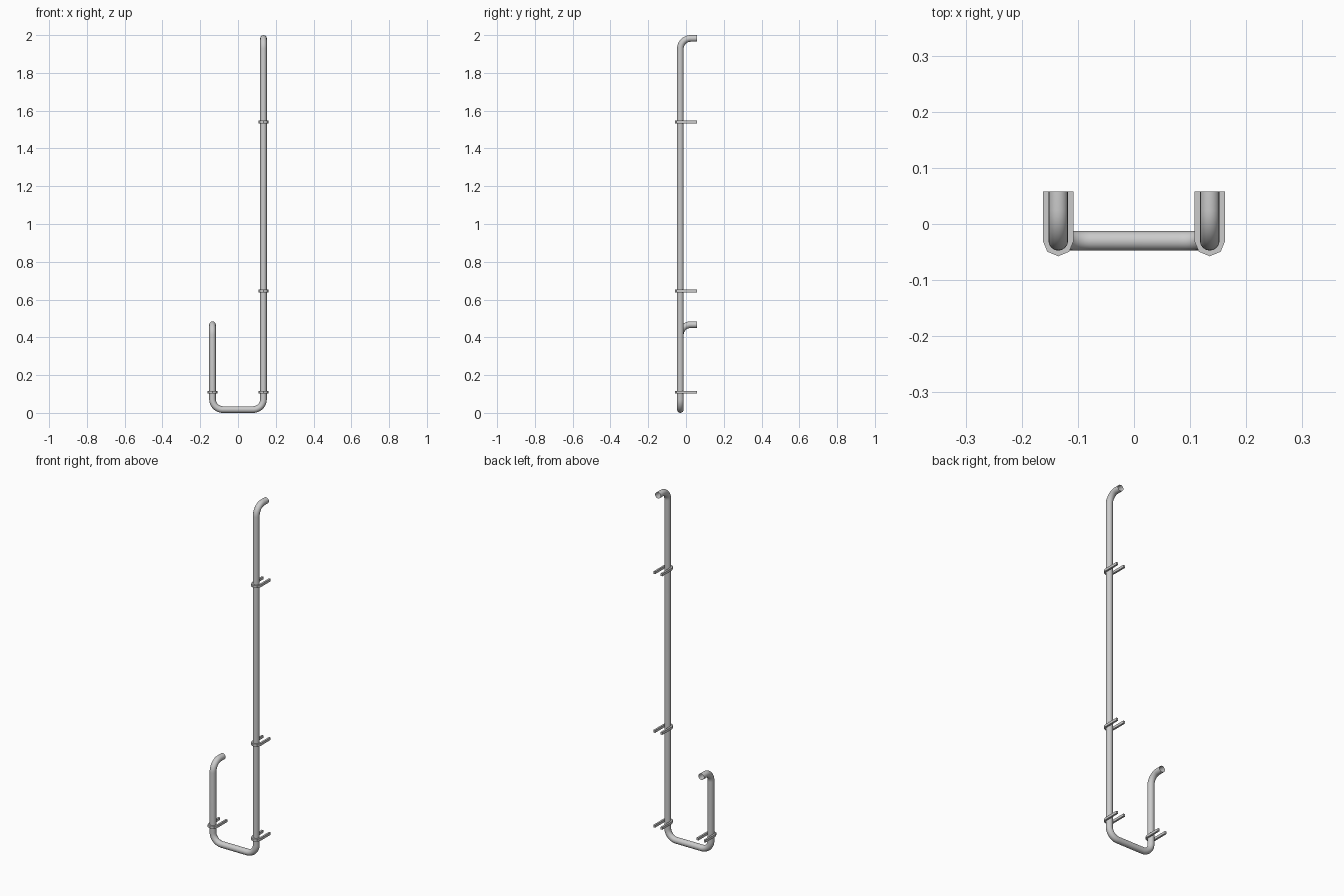
import bpy, bmesh
from math import sin, cos, pi
from mathutils import Vector

if "Cube" in bpy.data.objects:
    bpy.data.objects.remove(bpy.data.objects["Cube"])

R = 0.0175        # pipe radius
PX, PY = 0.135, -0.03   # pipe centre lines
WALL = 0.058      # y of the wall side
BEND = 0.055


def rounded_path(corners, radius, steps=10):
    """Polyline whose inner corners are replaced by quarter arcs."""
    pts = [Vector(corners[0])]
    for a, b, c in zip(corners, corners[1:], corners[2:]):
        b = Vector(b)
        u = (Vector(a) - b).normalized()
        v = (Vector(c) - b).normalized()
        centre = b + (u + v) * radius
        for i in range(steps + 1):
            t = i / steps * pi / 2
            pts.append(centre - v * radius * cos(t) - u * radius * sin(t))
    pts.append(Vector(corners[-1]))
    return pts


def add_pipe(name, pts):
    cu = bpy.data.curves.new(name + "_path", 'CURVE')
    cu.dimensions = '3D'
    cu.bevel_depth = R
    cu.bevel_resolution = 6
    sp = cu.splines.new('POLY')
    sp.points.add(len(pts) - 1)
    for p, co in zip(sp.points, pts):
        p.co = (*co, 1)
    tmp = bpy.data.objects.new(name + "_path", cu)
    bpy.context.collection.objects.link(tmp)
    mesh = bpy.data.meshes.new_from_object(
        tmp.evaluated_get(bpy.context.evaluated_depsgraph_get()))
    bpy.data.objects.remove(tmp)
    for f in mesh.polygons:
        f.use_smooth = True
    ob = bpy.data.objects.new(name, mesh)
    bpy.context.collection.objects.link(ob)


def add_clamp(name, x, z, height=0.014, outer=0.0275, inner=0.0172):
    """U-shaped strap round the pipe, with two prongs to the wall."""
    def outline(r, n):
        arc = [(r * cos(pi + pi * i / n), PY + r * sin(pi + pi * i / n))
               for i in range(n + 1)]
        return [(-r, WALL)] + arc + [(r, WALL)]
    out, inn = outline(outer, 4), outline(inner, 4)
    bm = bmesh.new()
    rings = []
    for o, i in zip(out, inn):
        rings.append([bm.verts.new((x + p[0], p[1], z + h)) for p, h in
                      ((o, -height / 2), (o, height / 2),
                       (i, height / 2), (i, -height / 2))])
    for a, b in zip(rings, rings[1:]):
        for k in range(4):
            m = (k + 1) % 4
            bm.faces.new((a[k], a[m], b[m], b[k]))
    bm.faces.new(rings[0])
    bm.faces.new(rings[-1])
    bmesh.ops.recalc_face_normals(bm, faces=bm.faces)
    mesh = bpy.data.meshes.new(name)
    bm.to_mesh(mesh)
    bm.free()
    bpy.context.collection.objects.link(bpy.data.objects.new(name, mesh))


# J-shaped pipe: short riser, bottom run, tall riser, both ends turn to the wall
add_pipe("pipe", rounded_path([
    (-PX, WALL, 0.467), (-PX, PY, 0.467), (-PX, PY, R),
    (PX, PY, R), (PX, PY, 2 - R), (PX, WALL, 2 - R)], BEND))

# Wall clamps
for i, (x, z) in enumerate([(-PX, 0.11), (PX, 0.11), (PX, 0.645), (PX, 1.54)]):
    add_clamp(f"wall_clamp_{i + 1}", x, z)
